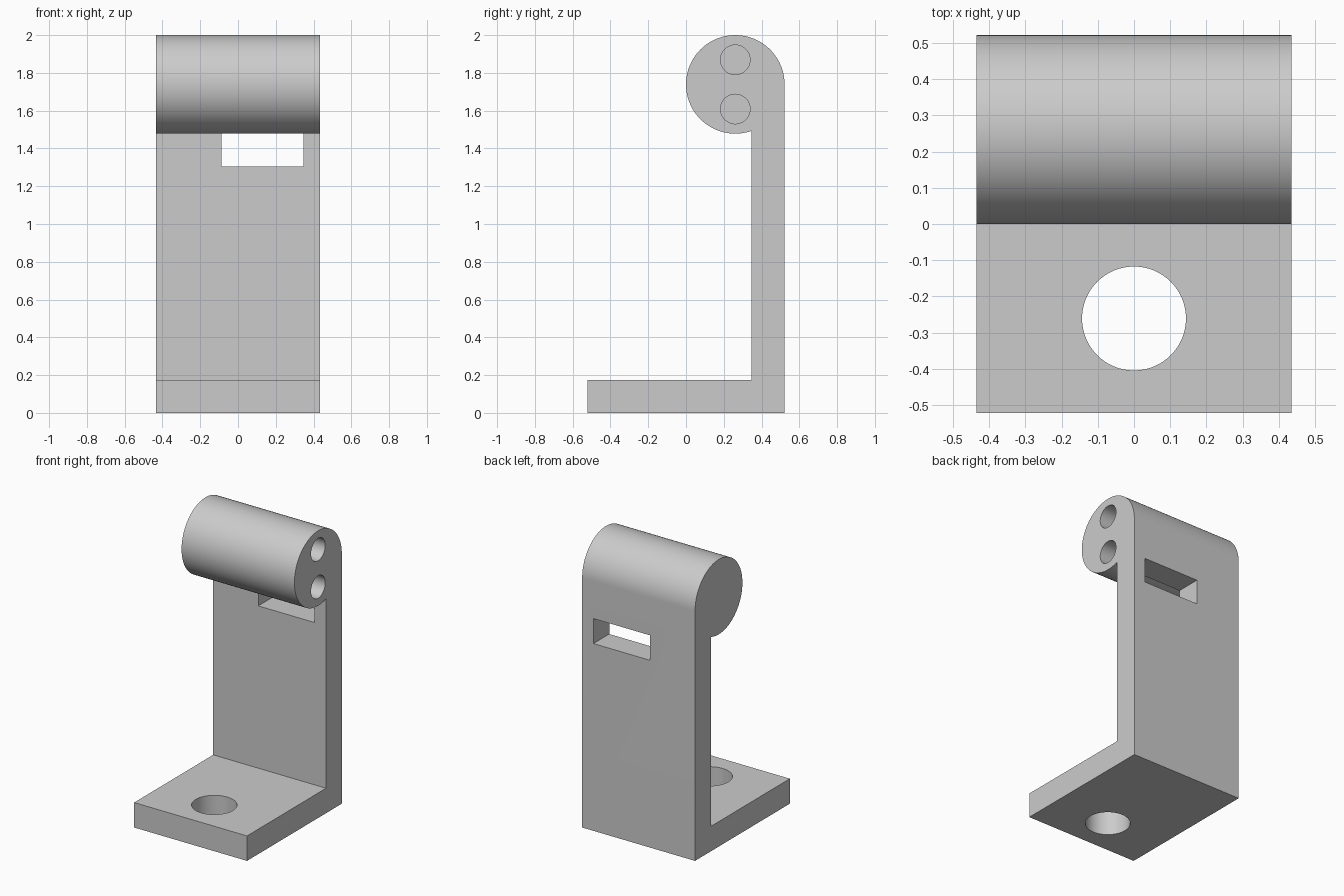
import bpy, bmesh
from math import acos, cos, pi, sin, radians
from mathutils import Matrix

cube = bpy.data.objects.get("Cube")
if cube:
    bpy.data.objects.remove(cube, do_unlink=True)

U = 2 / 23  # one design unit; the bracket is 23 units tall

grey = bpy.data.materials.new("plain_grey")
grey.use_nodes = True
color = (0.6, 0.6, 0.6, 1)
grey.diffuse_color = color
grey.node_tree.nodes["Principled BSDF"].inputs["Base Color"].default_value = color


def make_object(name, bm):
    bmesh.ops.scale(bm, vec=(U, U, U), verts=bm.verts)
    bmesh.ops.recalc_face_normals(bm, faces=bm.faces)
    mesh = bpy.data.meshes.new(name)
    bm.to_mesh(mesh)
    bm.free()
    mesh.materials.append(grey)
    obj = bpy.data.objects.new(name, mesh)
    bpy.context.collection.objects.link(obj)
    return obj


def cylinder(name, radius, depth, matrix):
    bm = bmesh.new()
    bmesh.ops.create_cone(bm, cap_ends=True, segments=64, radius1=radius,
                          radius2=radius, depth=depth, matrix=matrix)
    return make_object(name, bm)


# Side profile (y, z): foot, upright wall and the round barrel on top
barrel_y, barrel_z, barrel_r = 3, 20, 3
arc_end = 2 * pi - acos(1 / barrel_r)
steps = 96
profile = [(4, 2), (-6, 2), (-6, 0), (6, 0)]
for i in range(steps + 1):
    a = arc_end * i / steps
    profile.append((barrel_y + barrel_r * cos(a), barrel_z + barrel_r * sin(a)))

bm = bmesh.new()
side = bm.faces.new([bm.verts.new((-5, y, z)) for y, z in profile])
extruded = bmesh.ops.extrude_face_region(bm, geom=[side])["geom"]
bmesh.ops.translate(bm, vec=(10, 0, 0),
                    verts=[v for v in extruded if isinstance(v, bmesh.types.BMVert)])
bracket = make_object("bracket", bm)

# Cutters: foot hole, two blind pin holes in the left end, and the wall slot
along_x = Matrix.Rotation(radians(90), 4, "Y")
cutters = [cylinder("foot_hole_cutter", 1.65, 6, Matrix.Translation((0, -3, 1)))]
for z in (18.5, 21.5):
    cutters.append(cylinder("pin_hole_cutter", 0.9, 10,
                            Matrix.Translation((2, barrel_y, z)) @ along_x))
bm = bmesh.new()
bmesh.ops.create_cube(bm, size=1, matrix=Matrix.Translation((1.5, 5.5, 16))
                      @ Matrix.Diagonal((5, 5, 2, 1)))
cutters.append(make_object("slot_cutter", bm))

for cutter in cutters:
    cutter.hide_render = True
    mod = bracket.modifiers.new(cutter.name, "BOOLEAN")
    mod.operation = "DIFFERENCE"
    mod.solver = "EXACT"
    mod.object = cutter

# Bake the cuts and drop the cutters
bpy.context.view_layer.update()
depsgraph = bpy.context.evaluated_depsgraph_get()
cut_mesh = bpy.data.meshes.new_from_object(bracket.evaluated_get(depsgraph))
bracket.modifiers.clear()
bracket.data = cut_mesh
cut_mesh.name = "bracket"
for cutter in cutters:
    bpy.data.objects.remove(cutter, do_unlink=True)

# Smooth the curved walls, keep the edges sharp
bpy.ops.object.select_all(action="DESELECT")
bracket.select_set(True)
bpy.context.view_layer.objects.active = bracket
bpy.ops.object.shade_smooth_by_angle(angle=radians(30))
